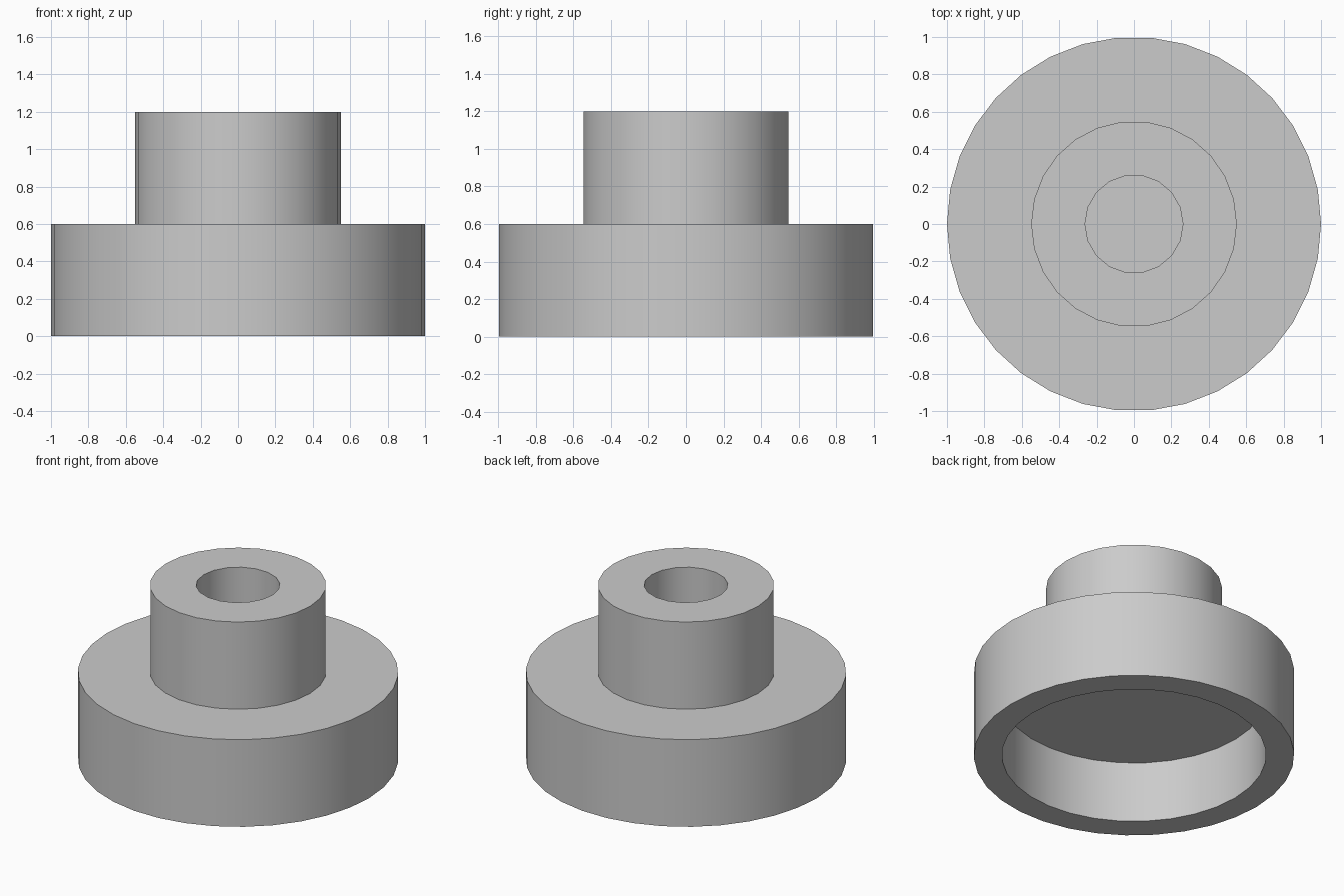
import bpy, bmesh
from math import cos, sin, tau, radians

cube = bpy.data.objects.get("Cube")
if cube:
    bpy.data.objects.remove(cube, do_unlink=True)

# Single grey material
grey = bpy.data.materials.new("plain_grey")
grey.use_nodes = True
colour = (0.6, 0.6, 0.6, 1)
grey.diffuse_color = colour
grey.node_tree.nodes["Principled BSDF"].inputs["Base Color"].default_value = colour

bm = bmesh.new()


def ring_edges(verts):
    """Return the closed loop of edges through the given vertices."""
    pairs = zip(verts, verts[1:] + verts[:1])
    return [bm.edges.get(p) or bm.edges.new(p) for p in pairs]


def wall(radius, sides, low, high):
    """Build an upright round wall and return its lower and upper rims."""
    rims = [[bm.verts.new((radius * cos(tau * i / sides), radius * sin(tau * i / sides), z))
             for i in range(sides)] for z in (low, high)]
    bottom, top = rims
    for i in range(sides):
        j = (i + 1) % sides
        bm.faces.new((bottom[i], bottom[j], top[j], top[i]))
    return bottom, top


def annulus(outer, inner):
    """Fill the flat area between two rims at the same height."""
    bmesh.ops.triangle_fill(bm, edges=ring_edges(outer) + ring_edges(inner),
                            use_beauty=True, normal=(0, 0, 1))


# Upright walls: flange, boss, underside recess and blind bore
flange_low, flange_top = wall(1.0, 34, 0, 0.6)
boss_low, boss_top = wall(0.55, 26, 0.6, 1.2)
recess_low, recess_top = wall(0.825, 32, 0, 0.42)
bore_low, bore_top = wall(0.262, 18, 0.6, 1.2)

# Flat ledges, recess ceiling and bore floor
annulus(flange_low, recess_low)
annulus(flange_top, boss_low)
annulus(boss_top, bore_top)
bm.faces.new(recess_top)
bm.faces.new(bore_low)

bmesh.ops.recalc_face_normals(bm, faces=bm.faces)
mesh = bpy.data.meshes.new("stepped_hub")
bm.to_mesh(mesh)
bm.free()
mesh.materials.append(grey)

hub = bpy.data.objects.new("stepped_hub", mesh)
bpy.context.collection.objects.link(hub)

# Smooth round walls with crisp rims
bpy.ops.object.select_all(action="DESELECT")
hub.select_set(True)
bpy.context.view_layer.objects.active = hub
bpy.ops.object.shade_smooth_by_angle(angle=radians(30))
